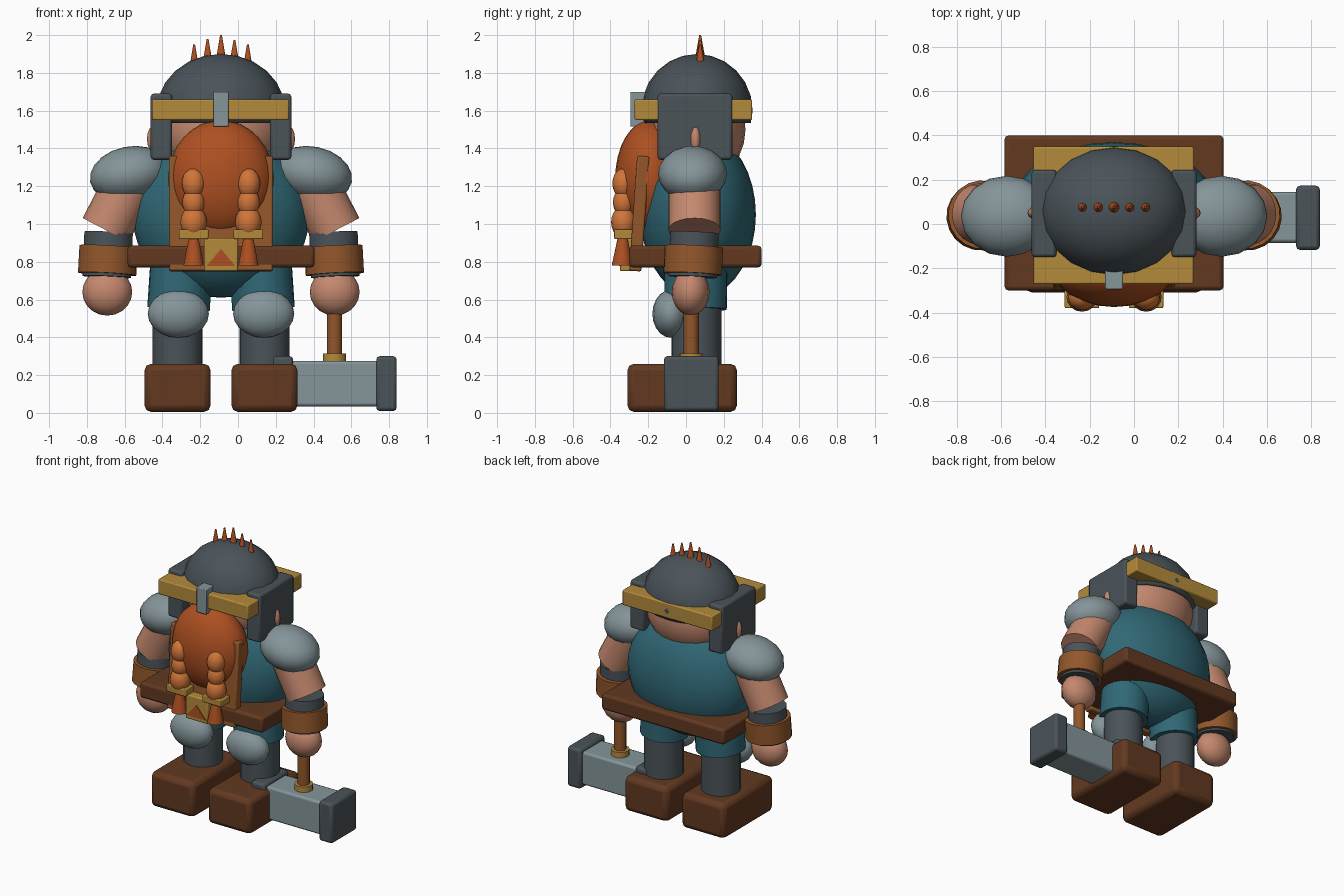
import bpy, math
from mathutils import Vector

if "Cube" in bpy.data.objects:
    bpy.data.objects.remove(bpy.data.objects["Cube"])

CX, CY = -0.09, 0.065  # body axis


def mat(name, rgb):
    lin = [((c / 255 + 0.055) / 1.055) ** 2.4 for c in rgb]
    m = bpy.data.materials.new(name)
    m.diffuse_color = (*lin, 1)
    m.use_nodes = True
    m.node_tree.nodes["Principled BSDF"].inputs["Base Color"].default_value = m.diffuse_color
    return m


DARK = mat("dark_steel", (74, 83, 89))
LIGHT = mat("light_steel", (133, 149, 154))
TEAL = mat("teal_cloth", (48, 104, 118))
SKIN = mat("skin", (196, 136, 110))
BROWN = mat("dark_leather", (98, 57, 32))
TAN = mat("tan_leather", (146, 87, 43))
GOLD = mat("gold", (180, 139, 59))
HAIR = mat("red_hair", (174, 80, 33))
BRAID = mat("light_red_hair", (208, 117, 57))


def finish(name, m, angle=40):
    o = bpy.context.object
    o.name = name
    o.data.materials.append(m)
    bpy.ops.object.shade_smooth_by_angle(angle=math.radians(angle))
    return o


def box(name, m, x, y, z, bevel=0.015, rot=(0, 0, 0)):
    """Bevelled box from (min, max) pairs."""
    bpy.ops.mesh.primitive_cube_add(size=1, location=[(a + b) / 2 for a, b in (x, y, z)],
                                    rotation=rot)
    o = bpy.context.object
    o.scale = [b - a for a, b in (x, y, z)]
    bpy.ops.object.transform_apply(location=False, rotation=False, scale=True)
    mod = o.modifiers.new("bevel", "BEVEL")
    mod.width, mod.segments = bevel, 2
    return finish(name, m, 30)


def ball(name, m, loc, rad, rot=(0, 0, 0), seg=20, rings=12):
    bpy.ops.mesh.primitive_uv_sphere_add(segments=seg, ring_count=rings, radius=1,
                                         location=loc, rotation=rot)
    bpy.context.object.scale = rad
    return finish(name, m, 60)


def rod(name, m, a, b, r1, r2=None, seg=20):
    """Cylinder or cone from point a to point b."""
    a, b = Vector(a), Vector(b)
    bpy.ops.mesh.primitive_cone_add(vertices=seg, radius1=r1, radius2=r1 if r2 is None else r2,
                                    depth=(b - a).length, location=(a + b) / 2)
    o = bpy.context.object
    o.rotation_euler = (b - a).to_track_quat('Z', 'Y').to_euler()
    return finish(name, m)


# Torso, head and beard
ball("torso", TEAL, (CX, CY, 1.05), (0.47, 0.305, 0.44), seg=28, rings=18)
ball("head", SKIN, (CX, CY, 1.5), (0.32, 0.25, 0.28))
ball("beard", HAIR, (CX, -0.19, 1.24), (0.28, 0.185, 0.31), seg=24, rings=16)
box("chest_panel", TAN, (-0.365, 0.185), (-0.28, -0.215), (0.75, 1.36), 0.01,
    (math.radians(-4), 0, 0))

# Helmet: dome with flattened underside, band, nose guard, spikes
dome = ball("helmet_dome", DARK, (CX, 0.058, 1.6), (0.34, 0.295, 0.3))
for v in dome.data.vertices:
    v.co.z = max(v.co.z, -0.22)
box("helmet_band", GOLD, (-0.455, 0.27), (-0.272, 0.35), (1.55, 1.66), 0.008)
box("nose_guard", LIGHT, (-0.13, -0.05), (-0.295, -0.2), (1.515, 1.7), 0.006)
for i, top in enumerate((1.95, 1.98, 2.0, 1.975, 1.95)):
    x = CX + (i - 2) * 0.071
    rod("crest_spike", HAIR, (x, 0.075, top - 0.14), (x, 0.075, top), 0.03, 0.005, 10)

# Belt and buckle
box("belt", BROWN, (-0.585, 0.405), (-0.3, 0.4), (0.77, 0.885), 0.018)
box("buckle", GOLD, (-0.18, 0.0), (-0.35, -0.28), (0.75, 0.925), 0.008)
bpy.ops.mesh.primitive_cylinder_add(vertices=3, radius=1, depth=1, location=(CX, -0.352, 0.808),
                                    rotation=(math.pi / 2, 0, 0))
bpy.context.object.scale = (0.088, 0.06, 0.008)
finish("buckle_emblem", HAIR)

for s in (-1, 1):
    def X(d):
        return CX + s * d

    def span(a, b):
        return tuple(sorted((X(a), X(b))))

    # Cheek guards and ears
    box("cheek_guard", DARK, span(0.26, 0.372), (-0.15, 0.245), (1.34, 1.69), 0.015)
    ball("ear", SKIN, (X(0.35), 0.05, 1.45), (0.042, 0.03, 0.075), seg=12, rings=8)

    # Braids with ties and tufts
    bx = X(0.145)
    for z, r, h in ((1.215, 0.063, 0.08), (1.115, 0.06, 0.075), (1.01, 0.07, 0.085)):
        ball("braid_knot", BRAID, (bx, -0.33, z), (r, r * 0.95, h), seg=16, rings=10)
    box("braid_tie", GOLD, (bx - 0.078, bx + 0.078), (-0.38, -0.285), (0.92, 0.972), 0.006)
    rod("braid_tuft", HAIR, (bx, -0.338, 0.78), (bx, -0.335, 0.93), 0.055, 0.026, 14)

    # Arms
    ball("shoulder_plate", LIGHT, (X(0.485), 0.035, 1.265), (0.212, 0.183, 0.145),
         (0, s * math.radians(12), 0), 16, 10)
    rod("upper_arm", SKIN, (X(0.48), 0.045, 1.22), (X(0.61), 0.045, 0.968), 0.138)
    rod("forearm", DARK, (X(0.595), 0.045, 0.955), (X(0.605), 0.035, 0.72), 0.13)
    rod("bracer", TAN, (X(0.595), 0.042, 0.88), (X(0.603), 0.035, 0.735), 0.155)
    ball("hand", SKIN, (X(0.602), 0.025, 0.64), (0.132, 0.1, 0.125), seg=16, rings=10)

    # Legs
    rod("thigh", TEAL, (X(0.225), 0.05, 0.55), (X(0.205), 0.055, 0.85), 0.166)
    ball("knee_plate", LIGHT, (X(0.226), -0.08, 0.525), (0.162, 0.098, 0.127), seg=16, rings=10)
    rod("shin", DARK, (X(0.23), 0.055, 0.2), (X(0.23), 0.055, 0.65), 0.132)
    box("boot", BROWN, span(0.055, 0.405), (-0.31, 0.27), (0.005, 0.26), 0.035)

# Hammer
HX, HY = 0.511, 0.028
rod("hammer_handle", TAN, (HX, HY, 0.25), (HX, HY, 0.8), 0.04, seg=14)
rod("hammer_collar", GOLD, (HX, HY, 0.26), (HX, HY, 0.315), 0.062, seg=14)
box("hammer_head", LIGHT, (0.22, 0.8), (-0.085, 0.145), (0.035, 0.275), 0.015)
for x in ((0.185, 0.292), (0.732, 0.84)):
    box("hammer_cap", DARK, x, (-0.117, 0.173), (0.01, 0.3), 0.018)
